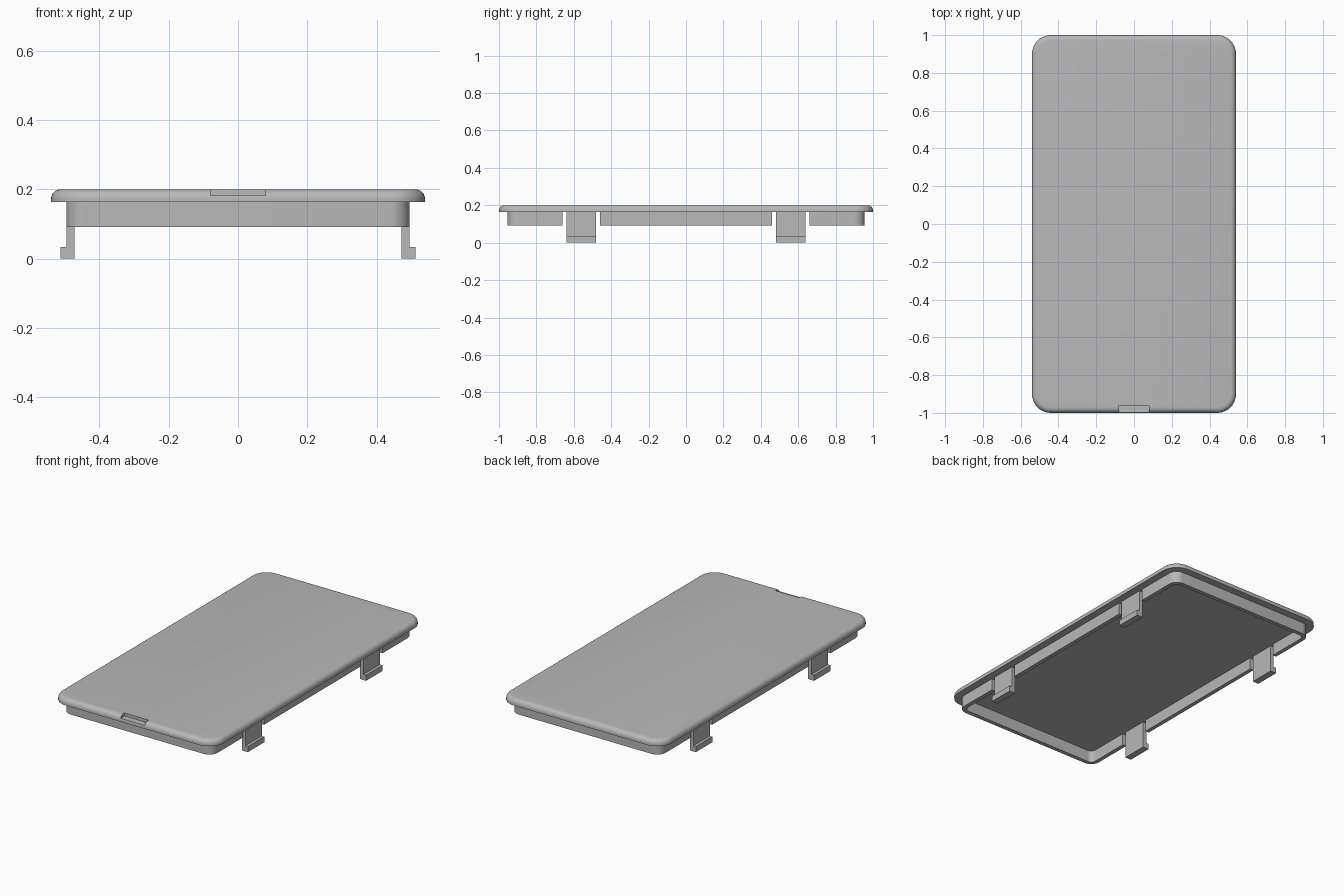
import bpy
import bmesh
from math import sin, cos, pi, radians

cube = bpy.data.objects.get("Cube")
if cube:
    bpy.data.objects.remove(cube, do_unlink=True)

grey = bpy.data.materials.new("matte grey plastic")
grey.use_nodes = True
colour = (0.48, 0.48, 0.48, 1)
grey.diffuse_color = colour
grey.node_tree.nodes["Principled BSDF"].inputs["Base Color"].default_value = colour


def finish(name, bm):
    bmesh.ops.recalc_face_normals(bm, faces=bm.faces)
    mesh = bpy.data.meshes.new(name)
    bm.to_mesh(mesh)
    bm.free()
    mesh.materials.append(grey)
    obj = bpy.data.objects.new(name, mesh)
    bpy.context.collection.objects.link(obj)
    return obj


def rounded_loop(bm, hx, hy, radius, z, steps=10):
    """Ring of vertices around a rounded rectangle."""
    verts = []
    for corner, (sx, sy) in enumerate([(1, 1), (-1, 1), (-1, -1), (1, -1)]):
        for i in range(steps + 1):
            a = (corner + i / steps) * pi / 2
            verts.append(bm.verts.new((sx * (hx - radius) + radius * cos(a),
                                       sy * (hy - radius) + radius * sin(a), z)))
    return verts


def bridge(bm, a, b):
    for i in range(len(a)):
        j = (i + 1) % len(a)
        bm.faces.new((a[i], a[j], b[j], b[i]))


def prism(name, points, y0, y1):
    """Extrude an x-z outline along y."""
    bm = bmesh.new()
    ends = [[bm.verts.new((x, y, z)) for x, z in points] for y in (y0, y1)]
    bridge(bm, *ends)
    for end in ends:
        bm.faces.new(end)
    return finish(name, bm)


def box(name, x0, x1, y0, y1, z0, z1):
    return prism(name, [(x0, z0), (x1, z0), (x1, z1), (x0, z1)], y0, y1)


def activate(obj):
    bpy.ops.object.select_all(action='DESELECT')
    obj.select_set(True)
    bpy.context.view_layer.objects.active = obj


def cut(obj, cutter):
    mod = obj.modifiers.new("cut", 'BOOLEAN')
    mod.operation = 'DIFFERENCE'
    mod.solver = 'EXACT'
    mod.object = cutter
    activate(obj)
    bpy.ops.object.modifier_apply(modifier=mod.name)
    bpy.data.objects.remove(cutter, do_unlink=True)


BASE, TOP, FILLET = 0.163, 0.2, 0.028

# Cover plate with a rounded upper edge
bm = bmesh.new()
loops = [rounded_loop(bm, 0.54, 1.0, 0.1, BASE)]
for i in range(7):
    a = i / 6 * pi / 2
    d = FILLET * (1 - cos(a))
    loops.append(rounded_loop(bm, 0.54 - d, 1.0 - d, 0.1 - d, TOP - FILLET + FILLET * sin(a)))
for a, b in zip(loops, loops[1:]):
    bridge(bm, a, b)
bm.faces.new(loops[0])
bm.faces.new(loops[-1])
plate = finish("cover_plate", bm)

# Finger notch in the front edge
cut(plate, box("notch_cutter", -0.08, 0.08, -1.1, -0.96, 0.182, 0.3))

# Rim under the plate
bm = bmesh.new()
WALL = 0.025
rings = [rounded_loop(bm, 0.495 - d, 0.955 - d, 0.055 - d, z)
         for d, z in [(0, BASE), (0, 0.092), (WALL, 0.092), (WALL, BASE)]]
for i in range(4):
    bridge(bm, rings[i], rings[(i + 1) % 4])
rim = finish("rim", bm)

# Gaps in the rim, with a hooked clip standing in each
CLIP_Y, HALF, GAP = 0.56, 0.078, 0.1
for end, y in (("front", -CLIP_Y), ("back", CLIP_Y)):
    cut(rim, box("gap_cutter", -0.6, 0.6, y - GAP, y + GAP, 0.05, 0.25))
    for side, s in (("left", 1), ("right", -1)):
        outline = [(0.472, 0), (0.512, 0), (0.512, 0.034), (0.495, 0.034),
                   (0.495, BASE), (0.472, BASE)]
        prism(f"{end}_{side}_clip", [(s * x, z) for x, z in outline], y - HALF, y + HALF)

# Smooth rounded corners, sharp edges elsewhere
for obj in (plate, rim):
    activate(obj)
    bpy.ops.object.shade_smooth_by_angle(angle=radians(30))
